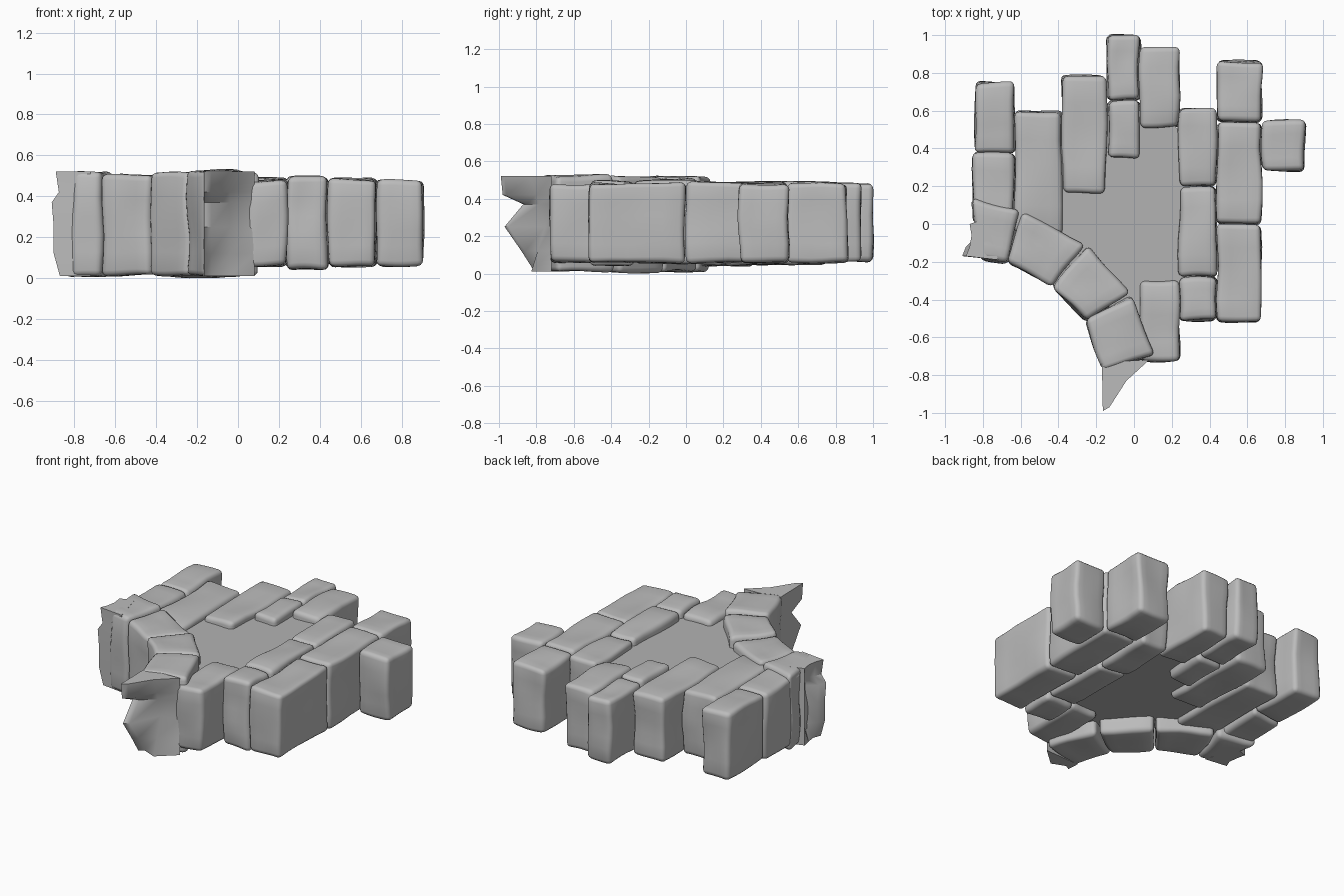
import bpy, bmesh
from mathutils import Vector, noise

if "Cube" in bpy.data.objects:
    bpy.data.objects.remove(bpy.data.objects["Cube"])


def material(name, grey):
    m = bpy.data.materials.new(name)
    m.use_nodes = True
    col = (grey, grey, grey, 1)
    m.diffuse_color = col
    b = m.node_tree.nodes["Principled BSDF"]
    b.inputs["Base Color"].default_value = col
    b.inputs["Roughness"].default_value = 0.8
    return m


stone = material("stone grey", 0.5)
mortar = material("mortar grey", 0.45)


def finish(name, bm, mat, angle):
    bmesh.ops.recalc_face_normals(bm, faces=bm.faces)
    me = bpy.data.meshes.new(name)
    bm.to_mesh(me)
    bm.free()
    me.materials.append(mat)
    ob = bpy.data.objects.new(name, me)
    bpy.context.collection.objects.link(ob)
    bpy.ops.object.select_all(action='DESELECT')
    ob.select_set(True)
    bpy.context.view_layer.objects.active = ob
    bpy.ops.object.shade_smooth_by_angle(angle=angle)
    return ob


def loft(rings):
    """Closed solid through rings of points."""
    bm = bmesh.new()
    loops = [[bm.verts.new(p) for p in r] for r in rings]
    n = len(loops[0])
    for a, b in zip(loops, loops[1:]):
        for i in range(n):
            j = (i + 1) % n
            bm.faces.new((a[i], a[j], b[j], b[i]))
    bm.faces.new(loops[0][::-1])
    bm.faces.new(loops[-1])
    return bm


def prism(outline, z0, z1):
    return loft([[(x, y, z) for x, y in outline] for z in (z0, z1)])


def rock(name, outline, z0, z1, rough=0.016):
    """Worn block: wavy faces and rounded edges."""
    bm = prism(outline, z0, z1)
    bmesh.ops.recalc_face_normals(bm, faces=bm.faces)
    hard = bm.edges[:]
    bmesh.ops.bevel(bm, geom=hard, offset=0.028, offset_type='OFFSET',
                    segments=3, profile=0.5, affect='EDGES')
    long_edges = [e for e in bm.edges if e.calc_length() > 0.07]
    bmesh.ops.subdivide_edges(bm, edges=long_edges, cuts=4, use_grid_fill=True)
    for v in bm.verts:
        v.co += noise.noise_vector(v.co * 4.5) * rough
    finish(name, bm, stone, 1.0)


# Rectangular bricks: x0, x1, y0, y1, z0, z1
bricks = {
    "left_wall_brick_back": (-0.84, -0.635, 0.375, 0.75, 0.05, 0.49),
    "left_wall_brick_front": (-0.85, -0.635, 0.0, 0.375, 0.04, 0.49),
    "back_brick_wide": (-0.63, -0.385, -0.05, 0.595, 0.06, 0.48),
    "back_brick_long": (-0.38, -0.15, 0.16, 0.785, 0.06, 0.48),
    "back_brick_tip": (-0.14, 0.03, 0.655, 1.0, 0.06, 0.485),
    "back_brick_small": (-0.14, 0.03, 0.35, 0.65, 0.05, 0.49),
    "back_brick_right": (0.035, 0.24, 0.51, 0.935, 0.06, 0.485),
    "inner_brick_back": (0.24, 0.435, 0.2, 0.61, 0.05, 0.49),
    "inner_brick_middle": (0.24, 0.435, -0.28, 0.195, 0.05, 0.495),
    "inner_brick_front": (0.24, 0.435, -0.51, -0.285, 0.04, 0.49),
    "outer_brick_back": (0.44, 0.675, 0.54, 0.86, 0.06, 0.48),
    "outer_brick_middle": (0.44, 0.675, 0.0, 0.535, 0.06, 0.485),
    "outer_brick_front": (0.44, 0.675, -0.52, -0.005, 0.06, 0.48),
    "outer_brick_end": (0.68, 0.905, 0.285, 0.545, 0.06, 0.48),
    "front_brick": (0.035, 0.24, -0.725, -0.295, 0.06, 0.475),
}
for name, (x0, x1, y0, y1, z0, z1) in bricks.items():
    rock(name, [(x0, y0), (x1, y0), (x1, y1), (x0, y1)], z0, z1)

# Tapered arch stones along the curved edge
arch = [
    [(-0.86, 0.13), (-0.81, -0.18), (-0.67, -0.205), (-0.595, 0.07)],
    [(-0.58, 0.06), (-0.67, -0.2), (-0.43, -0.325), (-0.265, -0.1)],
    [(-0.25, -0.105), (-0.43, -0.33), (-0.25, -0.515), (-0.02, -0.36)],
    [(-0.01, -0.38), (-0.255, -0.51), (-0.165, -0.77), (0.11, -0.69)],
]
tops = (0.515, 0.505, 0.515, 0.525)
for i, (outline, top) in enumerate(zip(arch, tops)):
    rock(f"arch_stone_{i + 1}", outline, 0.01, top, 0.018)

# Broken arch ends: hollowed wedges with ragged tips
heights = (0.01, 0.12, 0.25, 0.37, 0.42, 0.52)
front_tips = (-0.81, -0.88, -0.97, -0.87, -0.98, -0.99)
left_tips = (-0.87, -0.9, -0.9, -0.91, -0.875, -0.89)
front_rings, left_rings = [], []
for z, ft, lt in zip(heights, front_tips, left_tips):
    hollow = 0.08 * (1 - abs(z - 0.26) / 0.26)
    front_rings.append([(-0.17, -0.73, z), (-0.165, ft, z), (-0.13, ft + 0.02, z),
                        (-0.04, -0.83 + hollow, z), (0.08, -0.72, z)])
    left_rings.append([(-0.72, -0.19, z), (lt, -0.17, z), (lt + 0.02, -0.12, z),
                       (-0.86 + hollow, -0.06, z), (-0.87, 0.0, z), (-0.78, 0.03, z)])
finish("broken_end_front", loft(front_rings), stone, 0.7)
finish("broken_end_left", loft(left_rings), stone, 0.7)

# Recessed core between the bricks
core = [(-0.5, -0.1), (-0.3, -0.25), (-0.12, -0.45), (0.1, -0.5), (0.33, -0.4),
        (0.33, 0.4), (0.14, 0.6), (-0.08, 0.6), (-0.3, 0.5), (-0.5, 0.3)]
finish("core_slab", prism(core, 0.1, 0.44), mortar, 0.5)

# Rest exactly on the ground
bpy.context.view_layer.update()
parts = [o for o in bpy.context.collection.objects if o.type == 'MESH']
low = min(v.co.z for o in parts for v in o.data.vertices)
for o in parts:
    for v in o.data.vertices:
        v.co.z -= low
